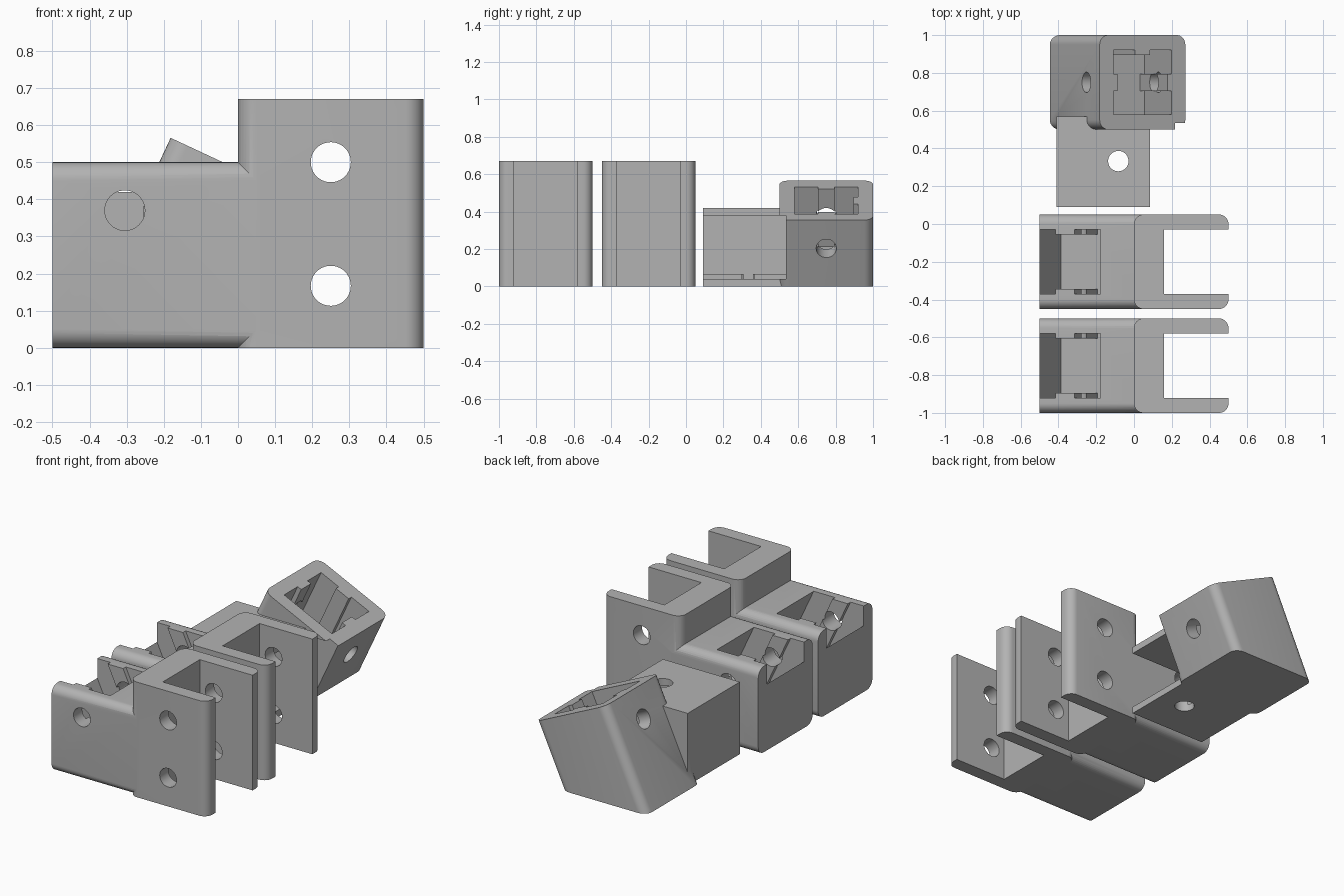
import bpy, bmesh, math
from mathutils import Matrix

if bpy.data.objects.get("Cube"):
    bpy.data.objects.remove(bpy.data.objects["Cube"], do_unlink=True)

GREY = (0.45, 0.45, 0.45, 1)
mat = bpy.data.materials.new("plain grey")
mat.use_nodes = True
mat.diffuse_color = GREY
mat.node_tree.nodes["Principled BSDF"].inputs["Base Color"].default_value = GREY

TILT = math.radians(25)
SLOT = 0.17           # half width of the square rail
HOLE = 0.054
ALONG_X = Matrix.Rotation(math.radians(90), 4, 'Z') @ Matrix.Rotation(math.radians(90), 4, 'X')
ALONG_Y = Matrix.Rotation(math.radians(90), 4, 'X')


def prism(name, pts, low, high, matrix=Matrix()):
    """Extrude a flat outline along local z, then place it."""
    bm = bmesh.new()
    face = bm.faces.new([bm.verts.new((x, y, low)) for x, y in pts])
    ext = bmesh.ops.extrude_face_region(bm, geom=[face])
    for v in ext["geom"]:
        if isinstance(v, bmesh.types.BMVert):
            v.co.z = high
    bm.transform(matrix)
    bmesh.ops.recalc_face_normals(bm, faces=bm.faces)
    mesh = bpy.data.meshes.new(name)
    bm.to_mesh(mesh)
    bm.free()
    ob = bpy.data.objects.new(name, mesh)
    bpy.context.collection.objects.link(ob)
    ob.data.materials.append(mat)
    return ob


def rect(x0, x1, y0, y1, r=0.0, steps=8):
    """Rectangle outline with optional round corners."""
    if not r:
        return [(x0, y0), (x1, y0), (x1, y1), (x0, y1)]
    pts = []
    corners = [(x1 - r, y1 - r), (x0 + r, y1 - r), (x0 + r, y0 + r), (x1 - r, y0 + r)]
    for q, (cx, cy) in enumerate(corners):
        for i in range(steps + 1):
            a = (q + i / steps) * math.pi / 2
            pts.append((cx + r * math.cos(a), cy + r * math.sin(a)))
    return pts


def circle(x, y, r=HOLE, n=40):
    return [(x + r * math.cos(i * math.tau / n), y + r * math.sin(i * math.tau / n)) for i in range(n)]


def slot_outline(sides):
    """Square rail outline, notched by a rib on each chosen side."""
    pts, s, w, d = [], SLOT, 0.045, 0.025
    for q in range(4):
        edge = [(s, -s)]
        if q in sides:
            edge += [(s, -w), (s - d, -w), (s - d, w), (s, w)]
        c, n = round(math.cos(q * math.pi / 2)), round(math.sin(q * math.pi / 2))
        pts += [(x * c - y * n, x * n + y * c) for x, y in edge]
    return pts


def combine(base, other, operation='DIFFERENCE'):
    other.hide_render = True
    bpy.context.view_layer.objects.active = base
    mod = base.modifiers.new("shape", 'BOOLEAN')
    mod.operation, mod.solver, mod.object = operation, 'EXACT', other
    bpy.ops.object.modifier_apply(modifier=mod.name)
    bpy.data.objects.remove(other, do_unlink=True)


def finish(ob):
    bpy.ops.object.select_all(action='DESELECT')
    ob.select_set(True)
    bpy.context.view_layer.objects.active = ob
    bpy.ops.object.shade_smooth_by_angle(angle=math.radians(30))


def bracket(name, yc):
    # upright channel and the lower body behind it
    ob = prism(name, rect(0, 0.5, -0.25, 0.25, 0.05), 0, 0.67)
    body = prism("body", rect(-0.25, 0.25, 0, 0.5, 0.05), -0.5, 0.06, ALONG_X)
    combine(ob, body, 'UNION')
    combine(ob, prism("channel_cutter", rect(0.16, 0.7, -SLOT, SLOT), -0.1, 0.8))
    # tilted rail socket
    place = Matrix.Translation((-0.375, 0, 0.52)) @ Matrix.Rotation(-TILT, 4, 'Y')
    combine(ob, prism("socket_cutter", slot_outline((1, 3)), -0.335, 0.3, place))
    # cross bolt holes
    for x, z in ((-0.305, 0.37), (0.25, 0.5), (0.25, 0.167)):
        combine(ob, prism("bolt_cutter", circle(x, z), -0.4, 0.4, ALONG_Y))
    ob.location.y = yc
    finish(ob)


bracket("front_bracket", -0.75)
bracket("middle_bracket", -0.2)

# corner joint: tilted socket block with a flat foot, joined to a side channel
joint = Matrix.Translation((0.045, 0.75, 0.46)) @ Matrix.Rotation(TILT, 4, 'Y')
ob = prism("corner_joint", rect(-0.25, 0.25, -0.25, 0.25, 0.05), -0.9, 0, joint)
combine(ob, prism("floor_cutter", rect(-2, 2, -2, 2), -1.5, 0))
combine(ob, prism("side_block", rect(-0.41, 0.085, 0.09, 0.57), 0, 0.42), 'UNION')
combine(ob, prism("socket_cutter", slot_outline((0, 1, 2)), -0.34, 0.3, joint))

# side channel with a low rib on its floor
profile = [(-0.255, 0.04), (-0.13, 0.04), (-0.13, 0.065), (-0.04, 0.065),
           (-0.04, 0.04), (0.7, 0.04), (0.7, 0.38), (-0.255, 0.38)]
combine(ob, prism("channel_cutter", profile, -0.535, 0.1, ALONG_Y))

# bolt holes through the joint
combine(ob, prism("bolt_cutter", circle(0, -0.167), -0.4, 0.4, joint @ ALONG_X))
combine(ob, prism("bolt_cutter", circle(0.33, 0.21), -0.6, -0.1, ALONG_X))
combine(ob, prism("bolt_cutter", circle(-0.083, 0.333), -0.1, 0.6))
finish(ob)
